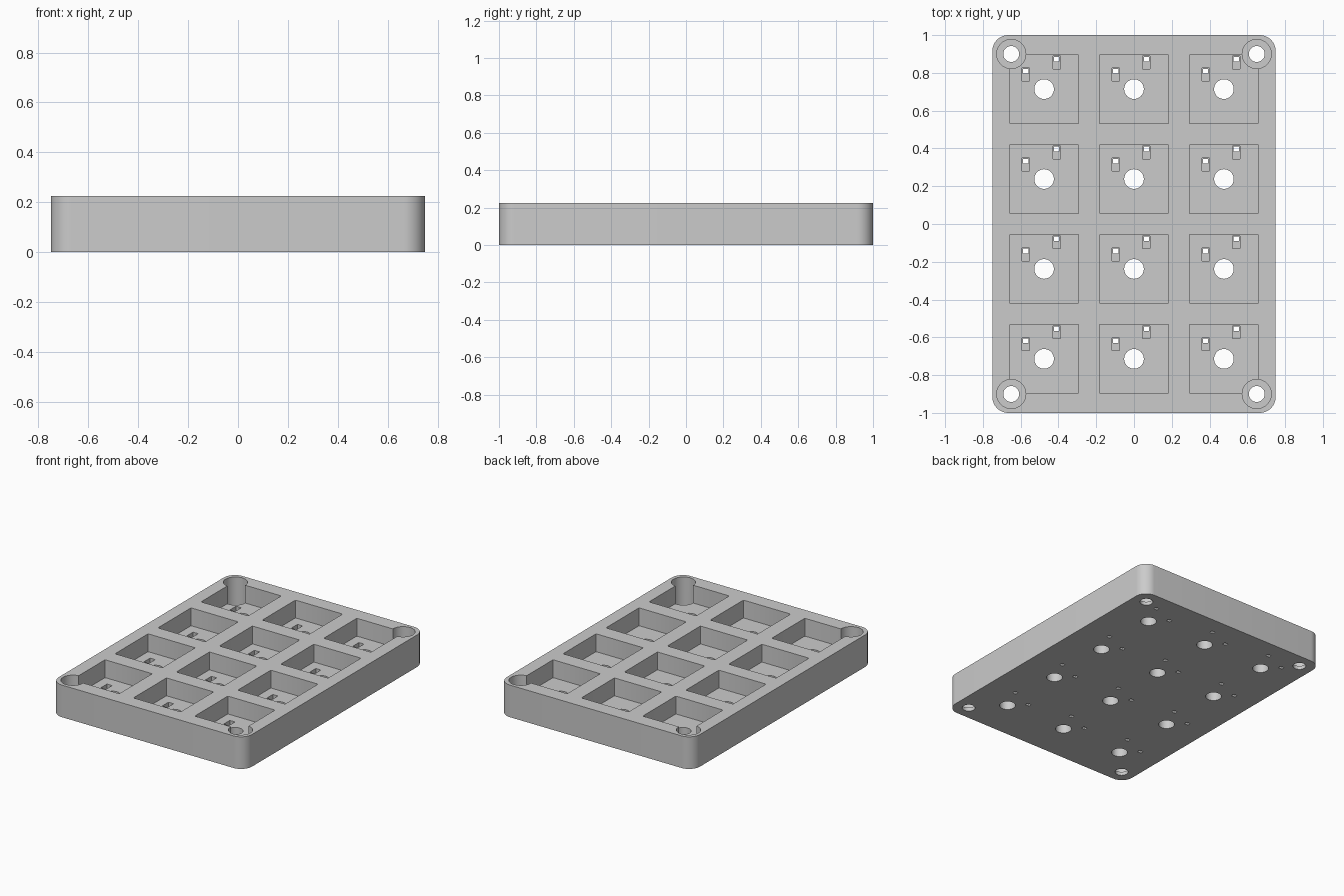
import bpy, bmesh
from math import pi, cos, sin, radians

if "Cube" in bpy.data.objects:
    bpy.data.objects.remove(bpy.data.objects["Cube"], do_unlink=True)

HEIGHT, FLOOR, PITCH, POCKET = 0.225, 0.1, 0.476, 0.366
ABOVE, BELOW = HEIGHT + 0.1, -0.1
CELLS = [((i - 1) * PITCH, (j - 1.5) * PITCH) for i in range(3) for j in range(4)]
CORNERS = [(x, y) for x in (-0.65, 0.65) for y in (-0.9, 0.9)]


def circle(x, y, r, n=48):
    return [(x + r * cos(2 * pi * k / n), y + r * sin(2 * pi * k / n)) for k in range(n)]


def rectangle(x, y, w, d, r=0.0, seg=1):
    """Outline of a rectangle, with rounded corners when r is set."""
    if not r:
        return [(x + sx * w / 2, y + sy * d / 2)
                for sx, sy in ((1, 1), (-1, 1), (-1, -1), (1, -1))]
    points = []
    for q, (sx, sy) in enumerate(((1, 1), (-1, 1), (-1, -1), (1, -1))):
        for k in range(seg + 1):
            a = (q + k / seg) * pi / 2
            points.append((x + sx * (w / 2 - r) + r * cos(a), y + sy * (d / 2 - r) + r * sin(a)))
    return points


def prisms(name, shapes):
    """One object made of upright prisms: (outline, bottom, top)."""
    bm = bmesh.new()
    for outline, z0, z1 in shapes:
        low = [bm.verts.new((x, y, z0)) for x, y in outline]
        high = [bm.verts.new((x, y, z1)) for x, y in outline]
        bm.faces.new(low[::-1])
        bm.faces.new(high)
        n = len(low)
        for k in range(n):
            m = (k + 1) % n
            bm.faces.new((low[k], low[m], high[m], high[k]))
    mesh = bpy.data.meshes.new(name)
    bm.to_mesh(mesh)
    bm.free()
    obj = bpy.data.objects.new(name, mesh)
    bpy.context.collection.objects.link(obj)
    return obj


def cut(target, name, shapes):
    cutter = prisms(name, shapes)
    cutter.hide_render = True
    mod = target.modifiers.new(name, "BOOLEAN")
    mod.operation, mod.solver, mod.object = "DIFFERENCE", "EXACT", cutter
    bpy.ops.object.modifier_apply(modifier=name)
    bpy.data.objects.remove(cutter, do_unlink=True)


# Rounded tray block
tray = prisms("switch_tray", [(rectangle(0, 0, 1.5, 2, 0.085, 12), 0, HEIGHT)])
bpy.context.view_layer.objects.active = tray
tray.select_set(True)

# Square pockets, then deep screw-head recesses that break into the corner pockets
cut(tray, "pockets", [(rectangle(x, y, POCKET, POCKET, 0.006, 2), FLOOR, ABOVE) for x, y in CELLS])
cut(tray, "screw_recesses", [(circle(x, y, 0.077), 0.025, ABOVE) for x, y in CORNERS])

# Screw holes and the round hole in each pocket floor
cut(tray, "round_holes", [(circle(x, y, 0.042), BELOW, ABOVE) for x, y in CORNERS]
    + [(circle(x, y, 0.052), BELOW, ABOVE) for x, y in CELLS])

# Two contact slots per pocket, each with a small hole through its bottom
PINS = [(x + dx, y + dy) for x, y in CELLS for dx, dy in ((-0.097, 0.077), (0.066, 0.141))]
cut(tray, "contact_slots", [(rectangle(x, y, 0.04, 0.068), 0.05, ABOVE) for x, y in PINS])
cut(tray, "pin_holes", [(rectangle(x, y + 0.018, 0.028, 0.024), BELOW, ABOVE) for x, y in PINS])

# Plain grey plastic
grey = bpy.data.materials.new("grey_plastic")
grey.use_nodes = True
grey.diffuse_color = (0.6, 0.6, 0.6, 1)
grey.node_tree.nodes["Principled BSDF"].inputs["Base Color"].default_value = (0.6, 0.6, 0.6, 1)
tray.data.materials.clear()
tray.data.materials.append(grey)
bpy.ops.object.shade_smooth_by_angle(angle=radians(30))
